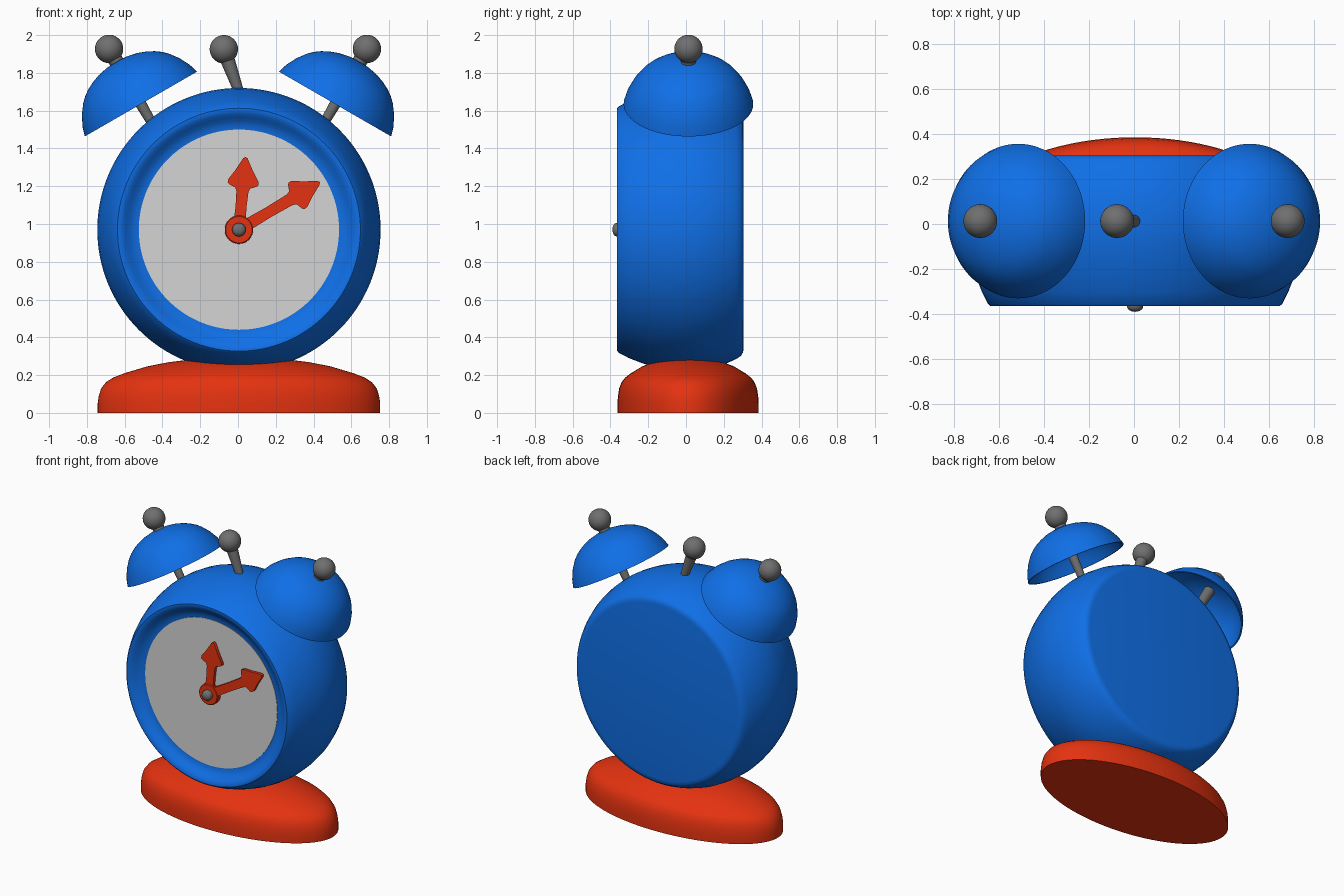
import bpy, bmesh, math
from mathutils import Vector, Matrix

if "Cube" in bpy.data.objects:
    bpy.data.objects.remove(bpy.data.objects["Cube"])


def material(name, rgb):
    m = bpy.data.materials.new(name)
    m.diffuse_color = (*rgb, 1)
    m.use_nodes = True
    m.node_tree.nodes["Principled BSDF"].inputs["Base Color"].default_value = m.diffuse_color
    return m


BLUE = material("blue", (0.005, 0.16, 0.80))
RED = material("red", (0.78, 0.032, 0.005))
GREY = material("metal grey", (0.16, 0.16, 0.16))
PALE = material("dial grey", (0.66, 0.66, 0.66))


def finish(bm, name, mat, angle=40):
    bmesh.ops.recalc_face_normals(bm, faces=bm.faces)
    me = bpy.data.meshes.new(name)
    bm.to_mesh(me)
    bm.free()
    for p in me.polygons:
        p.use_smooth = True
    me.set_sharp_from_angle(angle=math.radians(angle))
    me.materials.append(mat)
    ob = bpy.data.objects.new(name, me)
    bpy.context.collection.objects.link(ob)
    return ob


def lathe(name, profile, mat, origin, axis=(0, 0, 1), scale=(1, 1, 1), n=96, angle=40):
    """Spin (radius, height) points around an axis starting at origin."""
    bm = bmesh.new()
    rings = []
    for r, h in profile:
        if r == 0:
            rings.append([bm.verts.new((0, 0, h))])
        else:
            rings.append([bm.verts.new((r * math.cos(2 * math.pi * i / n),
                                        r * math.sin(2 * math.pi * i / n), h)) for i in range(n)])
    for a, b in zip(rings, rings[1:]):
        if len(a) == 1 and len(b) == 1:  # two points on the axis: nothing between
            continue
        for i in range(n):
            j = (i + 1) % n
            if len(a) == 1:
                bm.faces.new((a[0], b[i], b[j]))
            elif len(b) == 1:
                bm.faces.new((a[i], a[j], b[0]))
            else:
                bm.faces.new((a[i], a[j], b[j], b[i]))
    bmesh.ops.remove_doubles(bm, verts=bm.verts, dist=1e-5)
    rot = Vector(axis).to_track_quat('Z', 'Y').to_matrix().to_4x4()
    bm.transform(Matrix.Translation(origin) @ rot @ Matrix.Diagonal((*scale, 1)))
    return finish(bm, name, mat, angle)


def ball_pin(name, base, tip, r0, r1, ball):
    """Tapered rod with a ball on its end."""
    base, tip = Vector(base), Vector(tip)
    d = tip - base
    lathe(name + "_rod", [(0, 0), (r0, 0), (r1, d.length), (0, d.length)], GREY, base, d, n=32)
    prof = [(ball * math.sin(math.pi * k / 20) if 0 < k < 20 else 0,
             -ball * math.cos(math.pi * k / 20)) for k in range(21)]
    lathe(name + "_ball", prof, GREY, tip, d, n=40)


CX, CZ, Y = 0.005, 0.97, 0.013
FRONT = (0, -1, 0)

# Oval foot with a domed top
lathe("foot", [(0, 0), (1, 0), (1, .05), (.992, .09), (.975, .13), (.94, .163), (.89, .187),
               (.81, .21), (.65, .246), (.5, .268), (.35, .282), (.18, .289), (0, .29)],
      RED, (CX, 0.011, 0), scale=(.748, .374, 1))

# Barrel-shaped case with rounded rim around a recessed dial
lathe("case", [(0, .306), (.53, .311), (.555, .316), (.575, .326), (.595, .342), (.612, .356), (.63, .364),
               (.643, .364), (.653, .355), (.68, .302), (.706, .235), (.73, .155), (.744, .08),
               (.75, .02), (.746, -.06), (.733, -.14), (.708, -.215), (.685, -.265), (.668, -.291),
               (.65, -.302), (.63, -.305), (0, -.305)],
      BLUE, (CX, 0, CZ), FRONT, n=128)
lathe("dial", [(0, .306), (.53, .306), (.53, .314), (0, .314)], PALE, (CX, 0, CZ), FRONT, n=128)
lathe("dial_pin", [(0, .31), (.036, .31), (.036, .368), (.031, .379), (.018, .387), (0, .39)],
      GREY, (CX, 0, CZ), FRONT, n=32)


# Arrow hands
def hand(name, length, tilt, y):
    neck = length - .165
    half = [(.033, 0), (.029, neck * .55), (.032, neck - .02), (.04, neck), (.072, neck + .012),
            (.082, neck + .022), (.08, neck + .04), (.045, length - .07), (.012, length - .008)]
    pts = half + [(0, length)] + [(-x, z) for x, z in reversed(half)]
    bm = bmesh.new()
    f = bm.faces.new([bm.verts.new((x, 0, z)) for x, z in pts])
    ext = bmesh.ops.extrude_face_region(bm, geom=[f])
    bmesh.ops.translate(bm, vec=(0, .022, 0),
                        verts=[v for v in ext["geom"] if isinstance(v, bmesh.types.BMVert)])
    bm.transform(Matrix.Translation((CX, y, CZ)) @ Matrix.Rotation(math.radians(tilt), 4, 'Y'))
    finish(bm, name, RED, 30)


hand("hour_hand", .387, 5.2, -.345)
hand("minute_hand", .497, 59.5, -.347)
lathe("hand_hub", [(0, .312), (.075, .312), (.075, .345), (.07, .35), (0, .35)],
      RED, (CX, 0, CZ), FRONT, n=48)

# Bells: thin hollow domes leaning outward, each on a rod with a ball on top
outer = [(.343, 0), (.328, .05), (.299, .107), (.262, .157), (.235, .183), (.203, .206),
         (.165, .226), (.12, .243), (.06, .256), (0, .26)]
inner = [(0, .25)] + [(r - .01, h - .01) for r, h in reversed(outer[1:-1])] + [(.333, 0)]
for side, s in (("left", -1), ("right", 1)):
    axis = Vector((s * .5, 0, .866))
    c = Vector((s * .514, Y, 1.635))
    lathe(side + "_bell", [inner[-1]] + outer + inner, BLUE, c, axis, angle=50)
    ball_pin(side + "_bell_pin", c - axis * .2, c + axis * .337, .022, .042, .075)

# Hammer between the bells
ball_pin("hammer", (.012, Y, 1.68), (-.075, Y, 1.925), .025, .042, .075)
